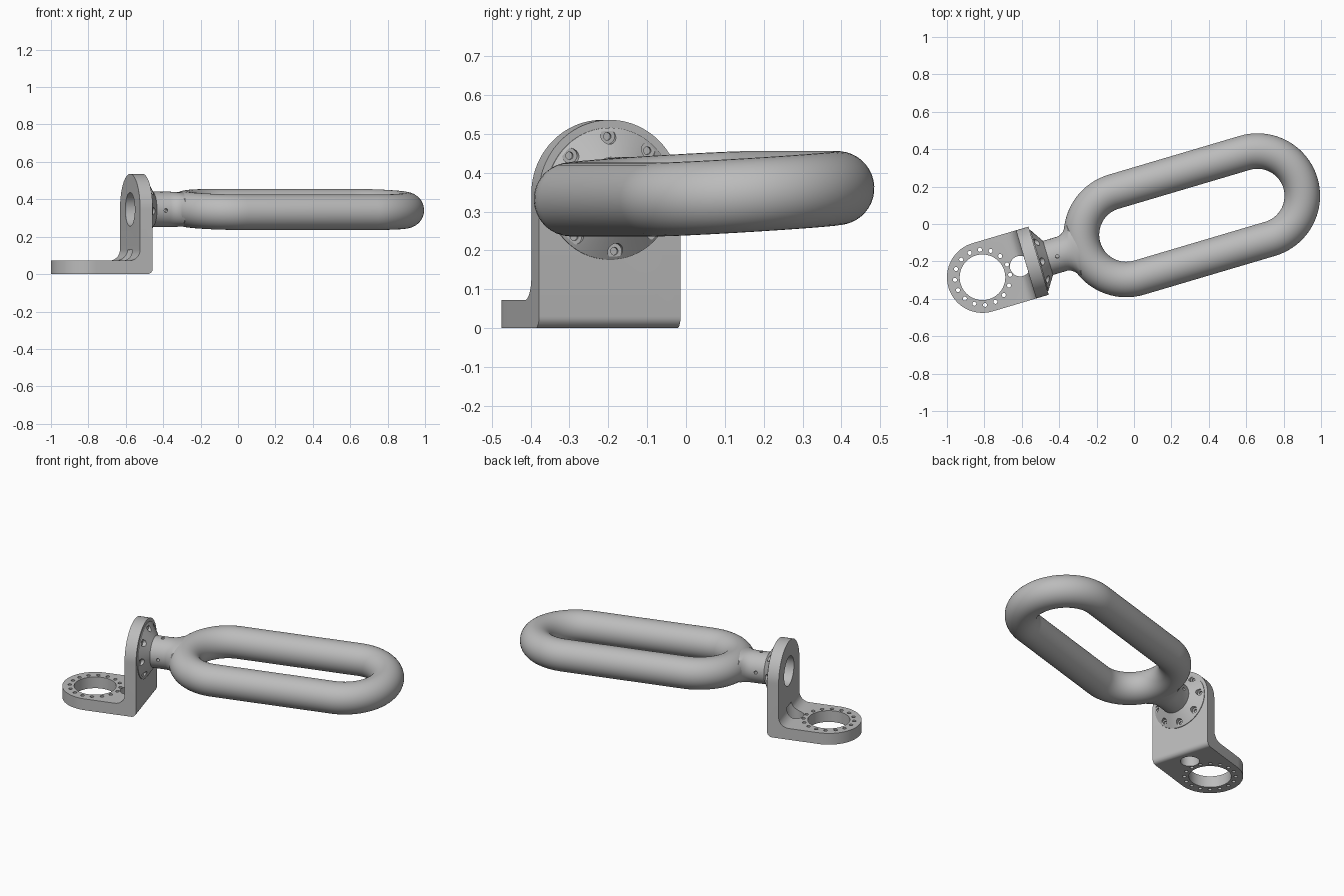
import bpy, bmesh
from math import sin, cos, pi, tau, radians
from mathutils import Matrix, Vector

if "Cube" in bpy.data.objects:
    bpy.data.objects.remove(bpy.data.objects["Cube"], do_unlink=True)

grey = bpy.data.materials.new("satin_grey")
grey.use_nodes = True
grey.diffuse_color = (0.5, 0.5, 0.5, 1)
grey.node_tree.nodes["Principled BSDF"].inputs["Base Color"].default_value = (0.5, 0.5, 0.5, 1)

# Placement: the bracket is turned in plan, the tool also rolls on its axis
AXIS_Z = 0.346
BRACKET = Matrix.Translation((-0.81, -0.285, 0)) @ Matrix.Rotation(radians(16.5), 4, 'Z')
TOOL = BRACKET @ Matrix.Translation((0, 0, AXIS_Z)) @ Matrix.Rotation(radians(3.6), 4, 'X')


def loft(name, rings, place, closed=False):
    """Skin a row of point rings; cap the ends unless the row closes on itself."""
    bm = bmesh.new()
    rows = [[bm.verts.new(place @ Vector(p)) for p in ring] for ring in rings]
    n = len(rows[0])
    pairs = list(zip(rows, rows[1:])) + ([(rows[-1], rows[0])] if closed else [])
    for a, b in pairs:
        for i in range(n):
            j = (i + 1) % n
            bm.faces.new((a[i], a[j], b[j], b[i]))
    if not closed:
        bm.faces.new(rows[0])
        bm.faces.new(rows[-1])
    bmesh.ops.recalc_face_normals(bm, faces=bm.faces)
    mesh = bpy.data.meshes.new(name)
    bm.to_mesh(mesh)
    bm.free()
    mesh.materials.append(grey)
    obj = bpy.data.objects.new(name, mesh)
    bpy.context.collection.objects.link(obj)
    return obj


def arc(cx, cy, r, a0, a1, n):
    return [(cx + r * cos(radians(a0 + (a1 - a0) * i / n)),
             cy + r * sin(radians(a0 + (a1 - a0) * i / n))) for i in range(n + 1)]


def rod(start, end, r, place, n=24):
    """Round cutter between two points."""
    start, end = Vector(start), Vector(end)
    turn = (end - start).to_track_quat('Z', 'Y')
    ring = [turn @ Vector((r * cos(tau * i / n), r * sin(tau * i / n), 0)) for i in range(n)]
    return loft("cutter", [[c + p for p in ring] for c in (start, end)], place)


def carve(obj, cutter, operation='DIFFERENCE'):
    mod = obj.modifiers.new("carve", 'BOOLEAN')
    mod.object, mod.operation, mod.solver = cutter, operation, 'EXACT'
    deps = bpy.context.evaluated_depsgraph_get()
    mesh = bpy.data.meshes.new_from_object(obj.evaluated_get(deps))
    obj.modifiers.clear()
    obj.data = mesh
    bpy.data.objects.remove(cutter, do_unlink=True)


def smooth(obj, angle=30):
    bpy.ops.object.select_all(action='DESELECT')
    obj.select_set(True)
    bpy.context.view_layer.objects.active = obj
    bpy.ops.object.shade_smooth_by_angle(angle=radians(angle))


# Angle bracket: bent profile trimmed by a rounded plan and a rounded elevation
T, INNER, OUTER, HALF = 0.072, 0.243, 0.313, 0.19
profile = [(-0.3, 0)] + arc(OUTER - 0.03, 0.03, 0.03, -90, 0, 8) + [(OUTER, 0.6), (INNER, 0.6)]
profile += arc(INNER - 0.06, T + 0.06, 0.06, 0, -90, 10) + [(-0.3, T)]
bracket = loft("angle_bracket", [[(u, v, z) for u, z in profile] for v in (-0.25, 0.25)], BRACKET)

plan = arc(0, 0, HALF, 90, 270, 48) + [(0.4, -HALF), (0.4, HALF)]
carve(bracket, loft("cutter", [[(u, v, z) for u, v in plan] for z in (-0.1, 0.7)], BRACKET), 'INTERSECT')
front = arc(0, AXIS_Z, HALF, 0, 180, 48) + [(-HALF, -0.1), (HALF, -0.1)]
carve(bracket, loft("cutter", [[(u, v, z) for v, z in front] for u in (-0.5, 0.5)], BRACKET), 'INTERSECT')

# Bracket openings: mounting bore, cable hole in the bend, upright bore, bolt circle
carve(bracket, rod((0, 0, -0.1), (0, 0, 0.2), 0.122, BRACKET, 64))
carve(bracket, rod((0.21, 0, -0.1), (0.21, 0, 0.13), 0.055, BRACKET, 32))
carve(bracket, rod((0.1, 0, AXIS_Z), (0.5, 0, AXIS_Z), 0.09, BRACKET, 48))
for i in range(16):
    a = tau * (i + 0.5) / 16
    p = 0.148 * cos(a), 0.148 * sin(a)
    carve(bracket, rod((*p, -0.1), (*p, 0.2), 0.011, BRACKET, 16))
smooth(bracket)

# Conical flange, neck and flare into the link: (distance, half width, half height)
stations = [(0.303, 0.17, 0.17), (0.317, 0.17, 0.17), (0.365, 0.095, 0.095),
            (0.445, 0.095, 0.095), (0.462, 0.099, 0.095), (0.48, 0.111, 0.094),
            (0.497, 0.132, 0.093), (0.51, 0.16, 0.092), (0.555, 0.16, 0.09)]
ring_angles = [tau * i / 64 for i in range(64)]
neck = loft("flange_and_neck", [[(u, w * cos(a), h * sin(a)) for a in ring_angles]
                                for u, w, h in stations], TOOL)

# Counterbored bolts around the flange, set screws around the neck
for i in range(8):
    a = tau * i / 8
    p = 0.148 * cos(a), 0.148 * sin(a)
    carve(neck, rod((0.322, *p), (0.42, *p), 0.02, TOOL))
    carve(neck, rod((0.29, *p), (0.42, *p), 0.01, TOOL, 16))
for i in range(4):
    a = pi / 2 * i
    y, z = cos(a), sin(a)
    carve(neck, rod((0.415, y * 0.06, z * 0.06), (0.415, y * 0.15, z * 0.15), 0.01, TOOL, 16))
smooth(neck)

# Oval link: round tube swept around a stadium path
NEAR, FAR, BEND, TUBE = 0.802, 1.533, 0.24, 0.095


def tube_ring(centre, angle):
    ring = []
    for i in range(40):
        b = tau * i / 40
        r = BEND + TUBE * cos(b)
        ring.append((centre + r * cos(angle), r * sin(angle), TUBE * sin(b)))
    return ring


rings = [tube_ring(FAR, -pi / 2 + pi * i / 40) for i in range(41)]
rings += [tube_ring(NEAR, pi / 2 + pi * i / 40) for i in range(41)]
smooth(loft("oval_link", rings, TOOL, closed=True))
